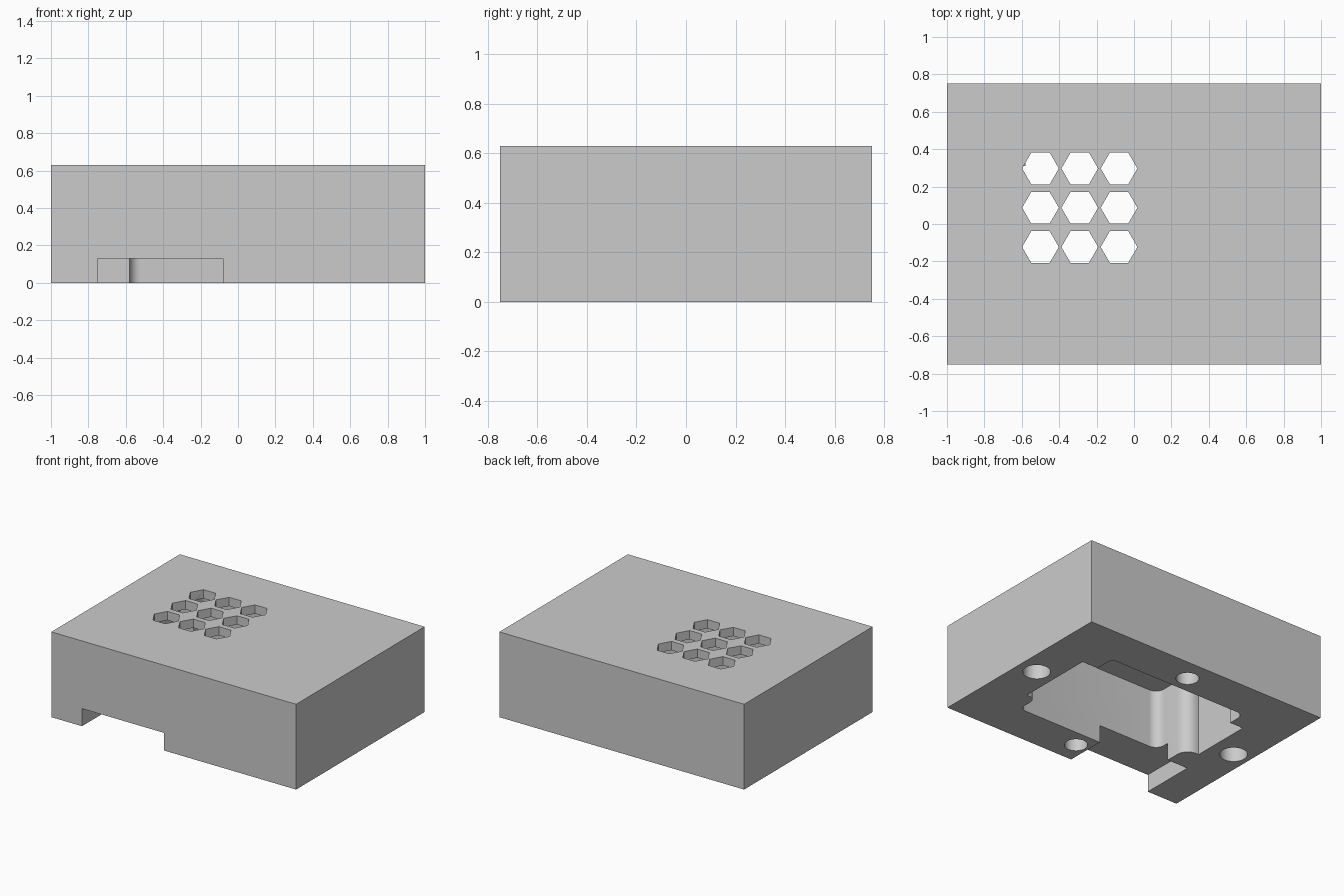
import bpy, bmesh, math
from mathutils import Vector

cube = bpy.data.objects.get("Cube")
if cube:
    bpy.data.objects.remove(cube, do_unlink=True)

W, D, H = 2.0, 1.5, 0.63      # outer size
CEILING = 0.565               # underside of the roof
BELOW = -0.1                  # cutters start under the base

grey = bpy.data.materials.new("plain_grey")
grey.use_nodes = True
grey.diffuse_color = (0.6, 0.6, 0.6, 1)
grey.node_tree.nodes["Principled BSDF"].inputs["Base Color"].default_value = (0.6, 0.6, 0.6, 1)


def prisms(name, outlines, z0, z1):
    """One object made of upright prisms over counter-clockwise outlines."""
    bm = bmesh.new()
    for pts in outlines:
        low = [bm.verts.new((x, y, z0)) for x, y in pts]
        top = [bm.verts.new((x, y, z1)) for x, y in pts]
        bm.faces.new(low[::-1])
        bm.faces.new(top)
        n = len(pts)
        for i in range(n):
            j = (i + 1) % n
            bm.faces.new((low[i], low[j], top[j], top[i]))
    mesh = bpy.data.meshes.new(name)
    bm.to_mesh(mesh)
    bm.free()
    mesh.materials.append(grey)
    obj = bpy.data.objects.new(name, mesh)
    bpy.context.collection.objects.link(obj)
    return obj


def ring(cx, cy, r, sides):
    return [(cx + r * math.cos(math.tau * i / sides),
             cy + r * math.sin(math.tau * i / sides)) for i in range(sides)]


def rect(x0, y0, x1, y1):
    return [(x0, y0), (x1, y0), (x1, y1), (x0, y1)]


def rounded(corners, steps=8):
    """Round the right-angled corners (x, y, radius) of an outline."""
    out = []
    for i, (x, y, r) in enumerate(corners):
        p = Vector((x, y))
        if not r:
            out.append((x, y))
            continue
        a = (Vector(corners[i - 1][:2]) - p).normalized() * r
        b = (Vector(corners[(i + 1) % len(corners)][:2]) - p).normalized() * r
        for k in range(steps + 1):
            t = math.pi / 2 * k / steps
            out.append(tuple(p + a * (1 - math.sin(t)) + b * (1 - math.cos(t))))
    return out


# Solid block
body = prisms("enclosure_body", [rect(-W / 2, -D / 2, W / 2, D / 2)], 0, H)

# Inner pocket, stepped in around the corner posts
pocket = rounded([
    (0.70, -0.28, 0), (0.70, 0.30, 0),
    (0.57, 0.30, 0), (0.57, 0.45, 0.04),
    (-0.58, 0.45, 0.06), (-0.58, 0.31, 0),
    (-0.69, 0.31, 0), (-0.69, -0.15, 0),
    (-0.58, -0.15, 0.09), (-0.58, -0.45, 0.07),
    (0.62, -0.45, 0.05), (0.62, -0.28, 0.06),
])

# Screw holes, vent grid and front cable slot
holes = [ring(x, 0, 0.093, 32) for x in (0.85, -0.87)]
holes += [ring(0.02, y, 0.078, 32) for y in (-0.58, 0.58)]
vents = [ring(-0.5 + 0.21 * i, -0.123 + 0.21 * j, 0.098, 6)
         for i in range(3) for j in range(3)]

cutters = [
    prisms("pocket_cutter", [pocket], BELOW, CEILING),
    prisms("screw_hole_cutter", holes, BELOW, 0.42),
    prisms("vent_cutter", vents, 0.5, H + 0.1),
    prisms("cable_slot_cutter", [rect(-0.75, -0.9, -0.08, -0.34)], BELOW, 0.13),
]

bpy.ops.object.select_all(action='DESELECT')
body.select_set(True)
bpy.context.view_layer.objects.active = body
for cutter in cutters:
    cutter.hide_render = True
    mod = body.modifiers.new(cutter.name, 'BOOLEAN')
    mod.operation = 'DIFFERENCE'
    mod.solver = 'EXACT'
    mod.object = cutter
    bpy.ops.object.modifier_apply(modifier=mod.name)
    bpy.data.objects.remove(cutter, do_unlink=True)

bpy.ops.object.shade_smooth_by_angle(angle=math.radians(30))
